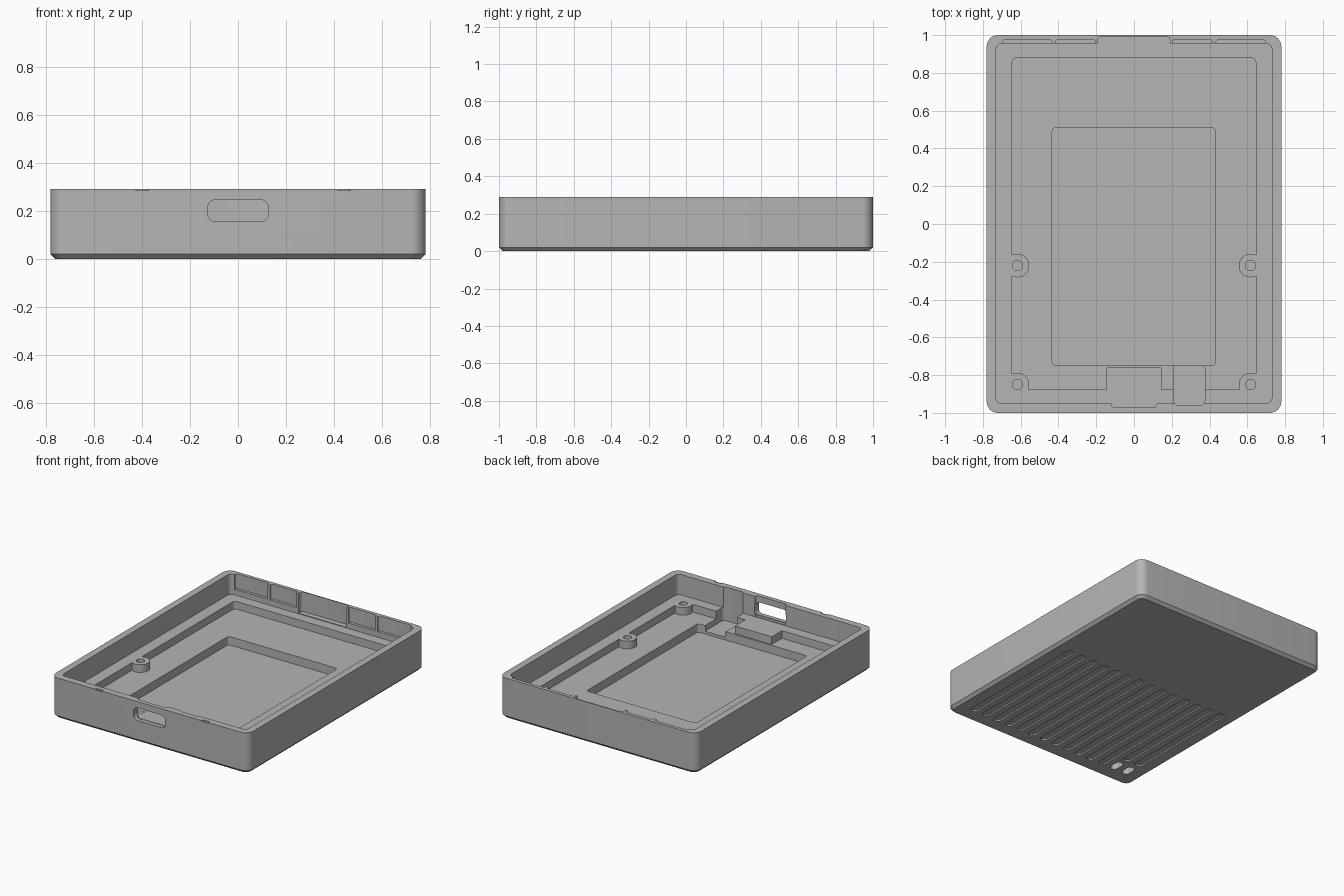
import bpy, bmesh, math

cube = bpy.data.objects.get("Cube")
if cube:
    bpy.data.objects.remove(cube, do_unlink=True)

grey = bpy.data.materials.new("plain_grey")
grey.use_nodes = True
COLOUR = (0.46, 0.46, 0.46, 1)
grey.diffuse_color = COLOUR
grey.node_tree.nodes["Principled BSDF"].inputs["Base Color"].default_value = COLOUR


def outline(x0, x1, y0, y1, r, segs):
    """Rounded rectangle, counter-clockwise."""
    corners = [(x1 - r, y1 - r), (x0 + r, y1 - r), (x0 + r, y0 + r), (x1 - r, y0 + r)]
    points = []
    for i, (cx, cy) in enumerate(corners):
        for s in range(segs + 1):
            a = math.pi / 2 * (i + s / segs)
            points.append((cx + r * math.cos(a), cy + r * math.sin(a)))
    return points


def rounded_block(name, x0, x1, y0, y1, levels, r=0.02, segs=6, along_y=False):
    """Stack rounded rectangles; levels holds (height, inset) pairs."""
    bm = bmesh.new()
    rings = []
    for h, inset in levels:
        pts = outline(x0 + inset, x1 - inset, y0 + inset, y1 - inset, r - inset, segs)
        rings.append([bm.verts.new((a, h, b) if along_y else (a, b, h)) for a, b in pts])
    n = len(rings[0])
    for low, high in zip(rings, rings[1:]):
        for i in range(n):
            j = (i + 1) % n
            bm.faces.new((low[i], low[j], high[j], high[i]))
    bm.faces.new(rings[0][::-1])
    bm.faces.new(rings[-1])
    bmesh.ops.remove_doubles(bm, verts=bm.verts, dist=1e-5)
    bmesh.ops.recalc_face_normals(bm, faces=bm.faces)
    mesh = bpy.data.meshes.new(name)
    bm.to_mesh(mesh)
    bm.free()
    mesh.materials.append(grey)
    obj = bpy.data.objects.new(name, mesh)
    bpy.context.collection.objects.link(obj)
    return obj


def post(name, x, y, z0, z1, r):
    return rounded_block(name, x - r, x + r, y - r, y + r, [(z0, 0), (z1, 0)], r, 8)


def cut(target, cutter):
    """Subtract the cutter and throw it away."""
    cutter.hide_render = True
    mod = target.modifiers.new("cut", "BOOLEAN")
    mod.operation = "DIFFERENCE"
    mod.solver = "EXACT"
    mod.object = cutter
    bpy.context.view_layer.objects.active = target
    bpy.ops.object.modifier_apply(modifier=mod.name)
    bpy.data.objects.remove(cutter, do_unlink=True)


def pocket(x0, x1, y0, y1, z0, z1, r=0.02, **kw):
    cut(shell, rounded_block("cutter", x0, x1, y0, y1, [(z0, 0), (z1, 0)], r, **kw))


TOP, LEDGE, FLOOR, DEEP = 0.29, 0.145, 0.09, 0.03
OVER = 0.4

# Outer tray with a chamfered base
shell = rounded_block("enclosure_shell", -0.78, 0.78, -1, 1,
                      [(0, 0.02), (0.02, 0), (TOP, 0)], 0.06, 8)

# Main cavity down to the ledge
pocket(-0.73, 0.73, -0.95, 0.955, LEDGE, OVER, 0.03)

# Lower recess, keeping the screw bosses and the connector shelf
bosses = [(sx * 0.617, y) for sx in (-1, 1) for y in (-0.22, -0.85)]
recess = rounded_block("recess", -0.645, 0.645, -0.875, 0.88,
                       [(FLOOR, 0), (0.2, 0)], 0.025)
for x, y in bosses:
    cut(recess, post("boss", x, y, 0, OVER, 0.0625))
cut(recess, rounded_block("shelf", -0.145, 0.145, -0.95, -0.76, [(0, 0), (OVER, 0)], 0.004, 2))
cut(shell, recess)

# Deep battery well and side channel beside the connector
pocket(-0.433, 0.43, -0.75, 0.51, DEEP, 0.2)
pocket(0.21, 0.375, -0.96, -0.74, 0.05, OVER, 0.025)

# Screw holes
for x, y in bosses:
    cut(shell, post("screw_hole", x, y, 0.08, 0.2, 0.027))

# Connector opening through the front wall, with relief behind it
pocket(-0.125, 0.125, 0.155, 0.245, -1.1, -0.9, 0.03, along_y=True)
pocket(-0.12, 0.12, -0.97, -0.88, 0.15, OVER, 0.015)

# Shallow panels and the central notch inside the back wall
for x0, x1 in ((0.205, 0.415), (0.435, 0.695)):
    for s in (-1, 1):
        a, b = sorted((s * x0, s * x1))
        pocket(a, b, 0.9, 0.975, 0.185, OVER, 0.01)
pocket(-0.19, 0.19, 0.9, 0.993, 0.15, OVER, 0.02)

# Tiny rim nicks on the front edge
for x in (-0.4, 0.44):
    pocket(x - 0.025, x + 0.025, -1.02, -0.985, 0.284, OVER, 0.003)

# Grip grooves underneath; the last two stop short for the strap loops
for i in range(14):
    x = 0.65 - i * 0.1
    front = -0.75 if i > 11 else -0.89
    pocket(x - 0.027, x + 0.027, front, 0.14, -0.1, 0.01, 0.027)
    if i > 11:
        pocket(x - 0.027, x + 0.027, -0.885, -0.785, -0.1, 0.07, 0.027)

bpy.ops.object.select_all(action="DESELECT")
shell.select_set(True)
bpy.context.view_layer.objects.active = shell
bpy.ops.object.shade_smooth_by_angle(angle=math.radians(30))
